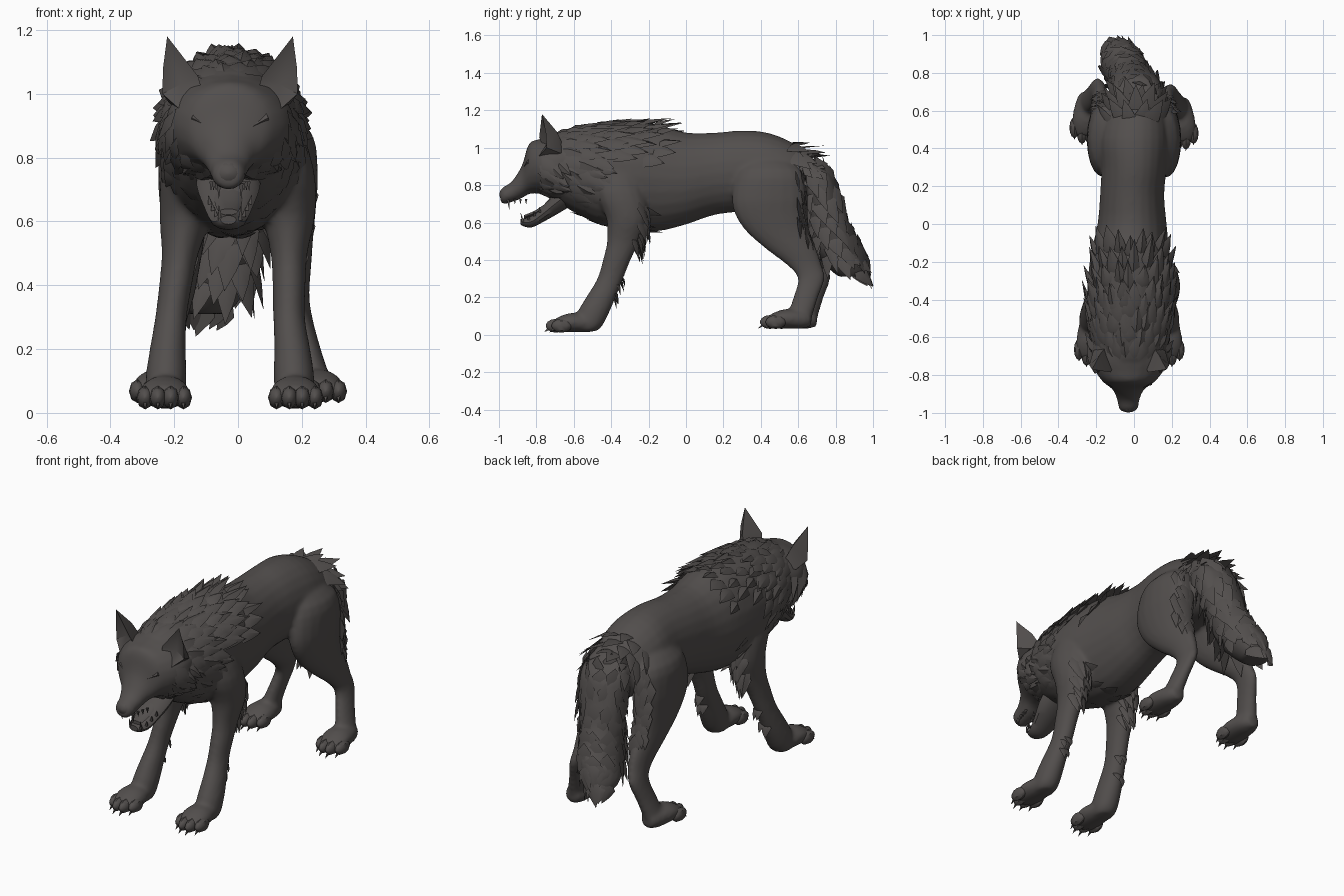
import bpy, bmesh, math, random
from mathutils import Vector as V

if "Cube" in bpy.data.objects:
    bpy.data.objects.remove(bpy.data.objects["Cube"])

random.seed(4)
fur_mat = bpy.data.materials.new("dark_grey_fur")
fur_mat.diffuse_color = (0.085, 0.077, 0.074, 1)
fur_mat.use_nodes = True
fur_mat.node_tree.nodes["Principled BSDF"].inputs["Base Color"].default_value = fur_mat.diffuse_color


def make(name, verts, faces):
    me = bpy.data.meshes.new(name)
    me.from_pydata(verts, [], faces)
    bm = bmesh.new()
    bm.from_mesh(me)
    bmesh.ops.recalc_face_normals(bm, faces=bm.faces)
    bm.to_mesh(me)
    bm.free()
    me.materials.append(fur_mat)
    ob = bpy.data.objects.new(name, me)
    bpy.context.collection.objects.link(ob)
    return ob


def ring_at(rings, t):
    """Smooth blend between the rings, t counted in rings."""
    n = len(rings)
    i = max(0, min(int(t), n - 2))
    f = t - i
    p = [rings[max(0, min(n - 1, i + k))] for k in (-1, 0, 1, 2)]
    return [b + .5 * f * (c - a + f * (2*a - 5*b + 4*c - d + f * (3*(b - c) + d - a)))
            for a, b, c, d in zip(*p)]


def point(rings, axis, t, ang):
    """Surface point and centre; a ring is (x, y, z, half width, half depth)."""
    x, y, z, a, b = ring_at(rings, t)
    c, s = a * math.cos(ang), b * math.sin(ang)
    return (V((x + c, y, z + s)) if axis == 'Y' else V((x + c, y + s, z))), V((x, y, z))


def loft(name, rings, axis, sides=16, sub=3):
    rows = (len(rings) - 1) * sub + 1
    verts = [point(rings, axis, r / sub, 2 * math.pi * k / sides)[0]
             for r in range(rows) for k in range(sides)]
    faces = [(r*sides + k, r*sides + (k+1) % sides, (r+1)*sides + (k+1) % sides, (r+1)*sides + k)
             for r in range(rows - 1) for k in range(sides)]
    faces += [tuple(range(sides)), tuple(range((rows - 1) * sides, rows * sides))]
    return make(name, verts, faces)


def fur(name, rings, axis, t0, t1, rows, a0, a1, count, flow, length, width, lift):
    """Overlapping broad, flat, pointed locks laid over part of a loft."""
    verts, faces = [], []
    for r in range(rows):
        for k in range(count):
            t = t0 + (t1 - t0) * (r + random.uniform(-.3, .3)) / max(1, rows - 1)
            t = max(0, min(len(rings) - 1.001, t))
            u = (k + .5 * (r % 2) + random.uniform(-.2, .2)) / count
            p, c = point(rings, axis, t, math.radians(a0 + (a1 - a0) * u))
            n = (p - c).normalized()
            d = V(flow)
            d = (d - n * d.dot(n)).normalized()
            s = n.cross(d) * width * random.uniform(.8, 1.2)
            q = length * random.uniform(.75, 1.2)
            h = lift * random.uniform(.5, 1.1)
            b = len(verts)
            verts += [p - d*q*.4 - n*.015, p + s - n*.006, p - s - n*.006,
                      p + d*q*.1 + n*lift*.6, p + d*q + n*h,
                      p + s*.6 + d*q*.5 + n*h*.4, p - s*.6 + d*q*.5 + n*h*.4]
            faces += [(b, b+1, b+3), (b, b+3, b+2), (b+1, b+5, b+3), (b+5, b+4, b+3),
                      (b+4, b+6, b+3), (b+6, b+2, b+3), (b, b+2, b+6, b+4, b+5, b+1)]
    return make(name, verts, faces)


def blob(name, c, r, seg=10):
    cx, cy, cz = c
    ring = [(cx, cy + r[1] * math.cos(h), cz, r[0] * math.sin(h), r[2] * math.sin(h))
            for h in [math.pi * (.03 + .94 * i / 6) for i in range(7)]]
    return loft(name, ring, 'Y', seg, 1)


def spike(name, base, tip, r):
    """Four-sided pointed cone for teeth and claws."""
    base, tip = V(base), V(tip)
    d = (tip - base).normalized()
    a = d.orthogonal().normalized() * r
    b = d.cross(a)
    return make(name, [base + a, base + b, base - a, base - b, tip],
                [(0, 1, 4), (1, 2, 4), (2, 3, 4), (3, 0, 4), (0, 1, 2, 3)])


# Torso and mane; the mane narrows towards the back
body = [(-.02, -.72, .90, .15, .17), (-.02, -.60, .88, .205, .225), (-.02, -.45, .855, .225, .27),
        (-.02, -.30, .845, .225, .29), (-.02, -.15, .838, .207, .285), (-.01, 0, .835, .183, .246),
        (-.01, .15, .86, .17, .22), (0, .30, .875, .173, .217), (0, .45, .875, .182, .202),
        (.01, .60, .84, .152, .168), (.01, .70, .80, .10, .11)]
flesh = [loft("torso", body, 'Y', 24)]
fur("front_mane", body, 'Y', .5, 2.1, 5, -35, 215, 17, (0, 1, -.45), .12, .042, .026)
fur("back_mane", body, 'Y', 2.3, 4.0, 4, 22, 158, 9, (0, 1, -.4), .13, .042, .03)
fur("chest_fur", body, 'Y', .5, 3.4, 5, 200, 340, 7, (0, .9, -.3), .10, .04, .012)
fur("rump_fur", body, 'Y', 8.7, 9.5, 3, 10, 170, 7, (0, .8, -1), .12, .042, .008)

# Tail
tail = [(.02, .61, .95, .09, .05), (.02, .68, .87, .13, .10), (.01, .725, .75, .135, .10),
        (-.01, .755, .62, .115, .11), (-.03, .79, .52, .105, .13), (-.055, .825, .44, .105, .14),
        (-.085, .865, .36, .095, .11), (-.10, .89, .31, .07, .075)]
flesh.append(loft("tail", tail, 'Z'))
fur("tail_fur", tail, 'Z', .6, 5.3, 9, 0, 360, 9, (-.15, .4, -1), .125, .045, .014)
fur("tail_tip_fur", tail, 'Z', 5.4, 6.6, 2, 20, 160, 5, (-.4, 1, -1), .09, .04, .022)

# Head with muzzle
head = [(-.025, -.60, .89, .19, .18), (-.025, -.70, .895, .205, .172), (-.025, -.78, .90, .18, .147),
        (-.028, -.84, .887, .133, .135), (-.03, -.875, .82, .085, .09), (-.03, -.93, .765, .06, .056),
        (-.03, -.975, .745, .052, .047), (-.03, -.992, .742, .037, .032)]
flesh.append(loft("head", head, 'Y', 20))
for a0, a1, side in ((-80, 15, 1), (260, 165, -1)):
    fur("cheek_fur", head, 'Y', .1, 1.6, 4, a0, a1, 6, (side * .7, .7, -.7), .10, .038, .03)
blob("nose", (-.03, -.968, .75), (.045, .03, .038))

# Lower jaw, tongue and teeth
jaw = [(-.03, -.58, .78, .09, .07), (-.03, -.68, .715, .10, .065), (-.03, -.76, .65, .078, .045),
       (-.03, -.82, .607, .058, .032), (-.03, -.865, .60, .043, .022), (-.03, -.885, .605, .025, .014)]
loft("lower_jaw", jaw, 'Y', 12)
tongue = [(-.03, -.72, .71, .05, .015), (-.03, -.80, .655, .042, .014), (-.03, -.865, .63, .03, .01)]
loft("tongue", tongue, 'Y', 10)

for s in (-1, 1):
    def m(x, y, z, s=s):
        return (-.025 + s * x, y, z)
    spike("upper_fang", m(.035, -.95, .72), m(.035, -.945, .67), .010)
    spike("lower_fang", m(.032, -.872, .605), m(.035, -.885, .655), .009)
    for i in range(3):
        spike("upper_tooth", m(.042 + .008*i, -.915 + .03*i, .725), m(.044 + .008*i, -.915 + .03*i, .695), .009)
        spike("lower_tooth", m(.043 + .01*i, -.84 + .03*i, .615 + .02*i), m(.048 + .01*i, -.845 + .03*i, .645 + .02*i), .009)
    # Slanted brow ridge above the eye
    make("brow", [m(.02, -.882, .87), m(.12, -.852, .925), m(.13, -.80, .89), m(.09, -.80, .99),
                  m(.03, -.865, .84)],
         [(0, 1, 3), (1, 2, 3), (0, 4, 2, 1), (0, 3, 4), (2, 4, 3)])
    # Cupped ear
    make("ear", [m(.197, -.77, 1.18), m(.10, -.785, 1.055), m(.212, -.745, 1.0), m(.145, -.80, .94),
                 m(.155, -.735, 1.03), m(.12, -.645, .99), m(.155, -.69, 1.085), m(.21, -.75, 1.08),
                 m(.19, -.67, .97), m(.085, -.76, 1.0)],
         [(1, 0, 4), (0, 7, 4), (7, 2, 4), (2, 3, 4), (3, 9, 1, 4), (0, 1, 6), (1, 9, 5, 6),
          (0, 6, 7), (6, 5, 8), (6, 8, 2, 7), (9, 3, 5), (3, 8, 5), (3, 2, 8)])


def paw(name, x, y, z, turn):
    """Foot with four close toes and small claws; the toes point forward."""
    shape = [(x, y + .105, z + .05, .035, .035), (x, y + .06, z + .052, .06, .05),
             (x + turn*.4, y - .03, z + .055, .078, .053), (x + turn*.7, y - .09, z + .047, .075, .044),
             (x + turn, y - .13, z + .038, .058, .03)]
    flesh.append(loft(name, shape, 'Y', 12))
    for i in range(4):
        o = (i - 1.5) * .040
        tx, ty = x + turn + o, y - (.115 if i in (1, 2) else .085)
        blob(name + "_toe", (tx, ty, z + .038), (.027, .055, .037), 8)
        spike(name + "_claw", (tx, ty - .035, z + .025), (tx, ty - .066, z + .002), .010)


front = [(.13, -.37, .92, .06, .09), (.155, -.35, .76, .084, .13), (.16, -.315, .62, .082, .112),
         (.16, -.335, .50, .058, .088), (.16, -.37, .40, .052, .075), (.16, -.405, .30, .05, .07),
         (.17, -.455, .20, .057, .08), (.175, -.495, .12, .064, .086), (.178, -.52, .05, .062, .075),
         (.178, -.53, .02, .045, .055)]
hind = [(.08, .42, .98, .03, .06), (.145, .45, .88, .085, .17), (.165, .445, .75, .085, .20),
        (.17, .45, .65, .075, .192), (.17, .49, .55, .066, .167), (.175, .57, .45, .054, .132),
        (.18, .635, .37, .044, .092), (.195, .67, .30, .038, .072), (.22, .64, .20, .040, .067),
        (.24, .615, .12, .046, .067), (.25, .60, .06, .05, .063), (.25, .59, .04, .04, .05)]


def ramp(z, hi, lo):
    return min(1, max(0, (hi - z) / (hi - lo)))


# Legs, mirrored left and right; the left feet stand slightly apart
for s, side in ((1, "right"), (-1, "left")):
    left = s < 0
    fr = [(s * x - left * .05 * ramp(z, .65, .3), y, z, a, b) for x, y, z, a, b in front]
    flesh.append(loft(side + "_front_leg", fr, 'Z'))
    fur(side + "_elbow_fur", fr, 'Z', 1.6, 3.0, 5, 50, 130, 3, (0, .5, -1), .10, .032, .02)
    fur(side + "_ankle_fur", fr, 'Z', 5.2, 6.0, 2, 60, 120, 2, (0, .2, -1), .06, .025, .012)
    paw(side + "_front_paw", fr[-1][0], -.58, .01, s * .003)
    dy = left * .03
    hr = [(s * x, y + dy * ramp(z, .8, .4), z, a, b) for x, y, z, a, b in hind]
    flesh.append(loft(side + "_hind_leg", hr, 'Z', 18))
    fur(side + "_thigh_fur", hr, 'Z', 1.3, 4.4, 6, 55, 125, 4, (0, .4, -1), .12, .036, .012)
    paw(side + "_hind_paw", s * .247, .565 + dy, .03, s * .008)

# Smooth fur surfaces with crisp lock edges
for ob in bpy.data.objects:
    ob.select_set(True)
    bpy.context.view_layer.objects.active = ob
bpy.ops.object.shade_smooth_by_angle(angle=math.radians(40))

# Blend torso, head, tail and limbs into one skin
bpy.ops.object.select_all(action='DESELECT')
for ob in flesh:
    ob.select_set(True)
skin = flesh[0]
bpy.context.view_layer.objects.active = skin
bpy.ops.object.join()
skin.name = "body"
mesh_mod = skin.modifiers.new("blend", 'REMESH')
mesh_mod.mode = 'VOXEL'
mesh_mod.voxel_size = .011
mesh_mod.use_smooth_shade = True
soft = skin.modifiers.new("soften", 'SMOOTH')
soft.factor, soft.iterations = .5, 8
for mod in ("blend", "soften"):
    bpy.ops.object.modifier_apply(modifier=mod)
